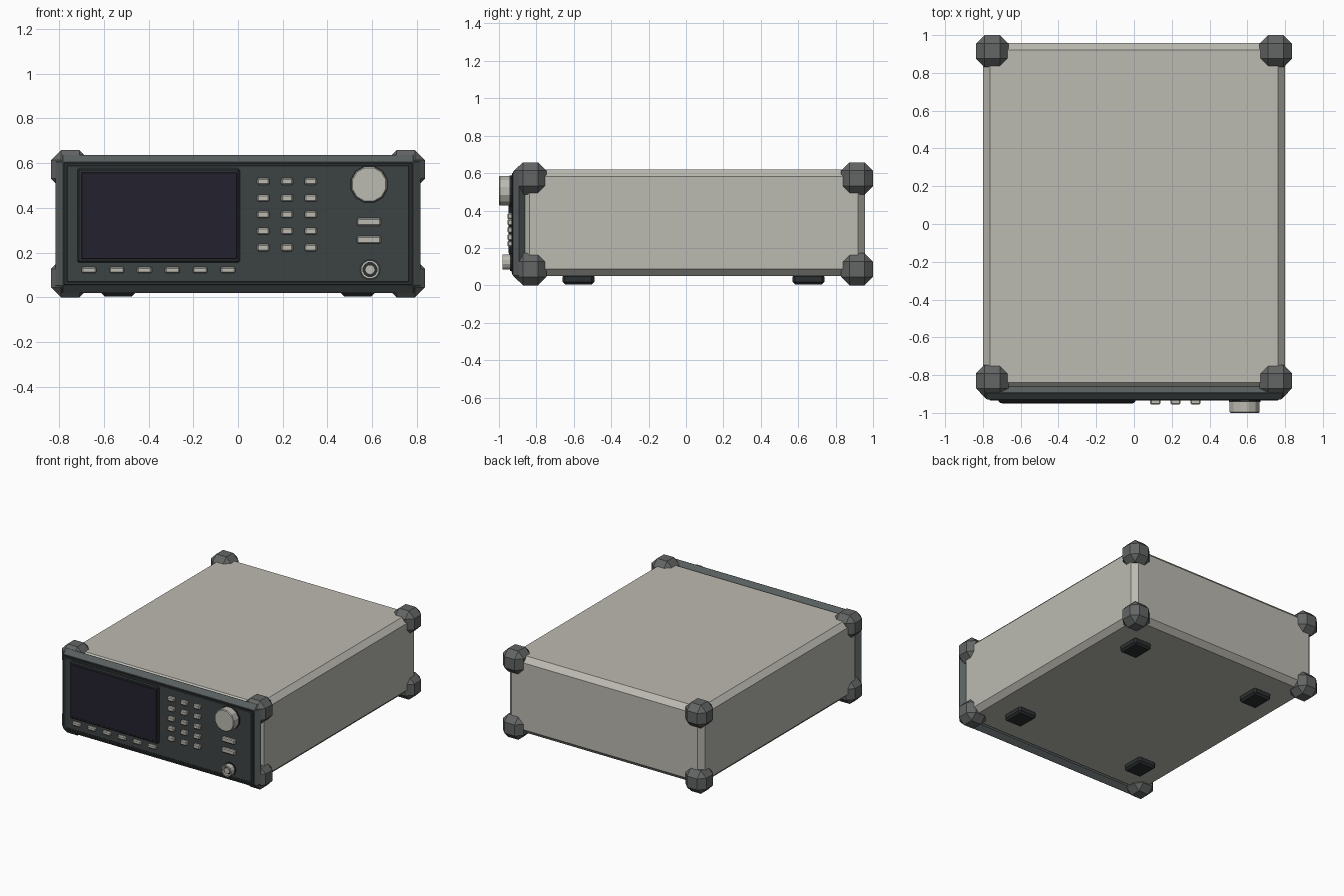
import bpy, bmesh, math
from mathutils import Matrix, Vector

if "Cube" in bpy.data.objects:
    bpy.data.objects.remove(bpy.data.objects["Cube"])


def material(name, r, g, b):
    m = bpy.data.materials.new(name)
    m.diffuse_color = (r, g, b, 1)
    m.use_nodes = True
    m.node_tree.nodes["Principled BSDF"].inputs["Base Color"].default_value = m.diffuse_color
    return m


CASE = material("warm_grey_case", 0.50, 0.49, 0.44)
BUMPER = material("bumper_grey", 0.125, 0.13, 0.13)
FRAME = material("frame_grey", 0.10, 0.115, 0.115)
PANEL = material("panel_charcoal", 0.046, 0.056, 0.056)
TRIM = material("dark_trim", 0.025, 0.030, 0.031)
GLASS = material("screen_glass", 0.017, 0.016, 0.028)


def finish(name, bm, mat):
    bmesh.ops.recalc_face_normals(bm, faces=bm.faces)
    me = bpy.data.meshes.new(name)
    bm.to_mesh(me)
    bm.free()
    me.materials.append(mat)
    ob = bpy.data.objects.new(name, me)
    bpy.context.collection.objects.link(ob)
    return ob


def box(name, x, y, z, mat, bevel=0.0):
    """Box from (min, max) ranges, with chamfered edges."""
    bm = bmesh.new()
    bmesh.ops.create_cube(bm, size=1)
    for v in bm.verts:
        v.co = Vector([(r[0] + r[1]) / 2 + c * (r[1] - r[0])
                       for r, c in zip((x, y, z), v.co)])
    if bevel:
        bmesh.ops.bevel(bm, geom=bm.edges[:], offset=bevel, segments=1,
                        affect='EDGES', profile=0.5)
    return finish(name, bm, mat)


def around(c, size):
    return (c - size / 2, c + size / 2)


def lathe(name, cx, cz, profile, sides, mat):
    """Turn (radius, y) points about a y axis through (cx, cz)."""
    bm = bmesh.new()
    rings = []
    for r, y in profile:
        rings.append([bm.verts.new((cx + r * math.cos(a), y, cz + r * math.sin(a)))
                      for a in [(i + 0.5) * math.tau / sides for i in range(sides)]])
    for a, b in zip(rings, rings[1:]):
        for i in range(sides):
            j = (i + 1) % sides
            bm.faces.new((a[i], a[j], b[j], b[i]))
    bm.faces.new(rings[0])
    bm.faces.new(rings[-1])
    return finish(name, bm, mat)


# Case and front frame
box("case_body", (-0.80, 0.80), (-0.875, 0.957), (0.05, 0.62), CASE, 0.037)
box("front_frame", (-0.815, 0.815), (-0.926, -0.860), (0.02, 0.637), FRAME, 0.032)
box("panel_rim", (-0.78, 0.78), (-0.930, -0.90), (0.055, 0.602), TRIM, 0.003)
box("front_panel", (-0.765, 0.765), (-0.934, -0.90), (0.068, 0.590), PANEL, 0.003)

# Chamfered corner bumpers
for sx in (-1, 1):
    for y, depth in ((-0.831, "front"), (0.915, "rear")):
        for z, level in ((0.086, "lower"), (0.572, "upper")):
            side = "left" if sx < 0 else "right"
            box(f"corner_bumper_{depth}_{level}_{side}", around(sx * 0.75, 0.172),
                around(y, 0.17), around(z, 0.172), BUMPER, 0.045)

# Feet
for x in (-0.535, 0.535):
    for y in (-0.575, 0.655):
        box("foot", around(x, 0.15), around(y, 0.17), (0.005, 0.06), TRIM, 0.014)

# Screen
box("screen_bezel", (-0.718, 0.008), (-0.947, -0.92), (0.155, 0.578), TRIM, 0.008)
box("screen", (-0.70, -0.005), (-0.950, -0.94), (0.172, 0.558), GLASS, 0.002)

# Soft keys below the screen
for i in range(6):
    box("soft_key", around(-0.666 + 0.1242 * i, 0.066), (-0.95, -0.925),
        around(0.122, 0.028), CASE, 0.006)

# Keypad
for col in range(3):
    for row in range(5):
        box("keypad_key", around(0.113 + 0.106 * col, 0.054), (-0.955, -0.925),
            around(0.518 - 0.074 * row, 0.032), CASE, 0.006)

# Wide keys
for z in (0.337, 0.257):
    box("wide_key", around(0.585, 0.108), (-0.955, -0.925), around(z, 0.034), CASE, 0.006)

# Dial with its collar
lathe("dial_collar", 0.586, 0.505, [(0.086, -0.92), (0.086, -0.943)], 12, TRIM)
lathe("dial", 0.586, 0.505, [(0.082, -0.93), (0.082, -0.995), (0.077, -1.0)], 12, CASE)

# Round input connector: collar, open tube with dark floor, centre contact
lathe("connector_collar", 0.59, 0.124, [(0.049, -0.92), (0.049, -0.94)], 12, TRIM)
lathe("connector_tube", 0.59, 0.124,
      [(0.042, -0.93), (0.042, -0.98), (0.032, -0.98), (0.032, -0.945)], 12, CASE)
lathe("connector_floor", 0.59, 0.124, [(0.032, -0.943), (0.032, -0.952)], 12, TRIM)
lathe("connector_contact", 0.59, 0.124, [(0.022, -0.945), (0.022, -0.975)], 12, CASE)
